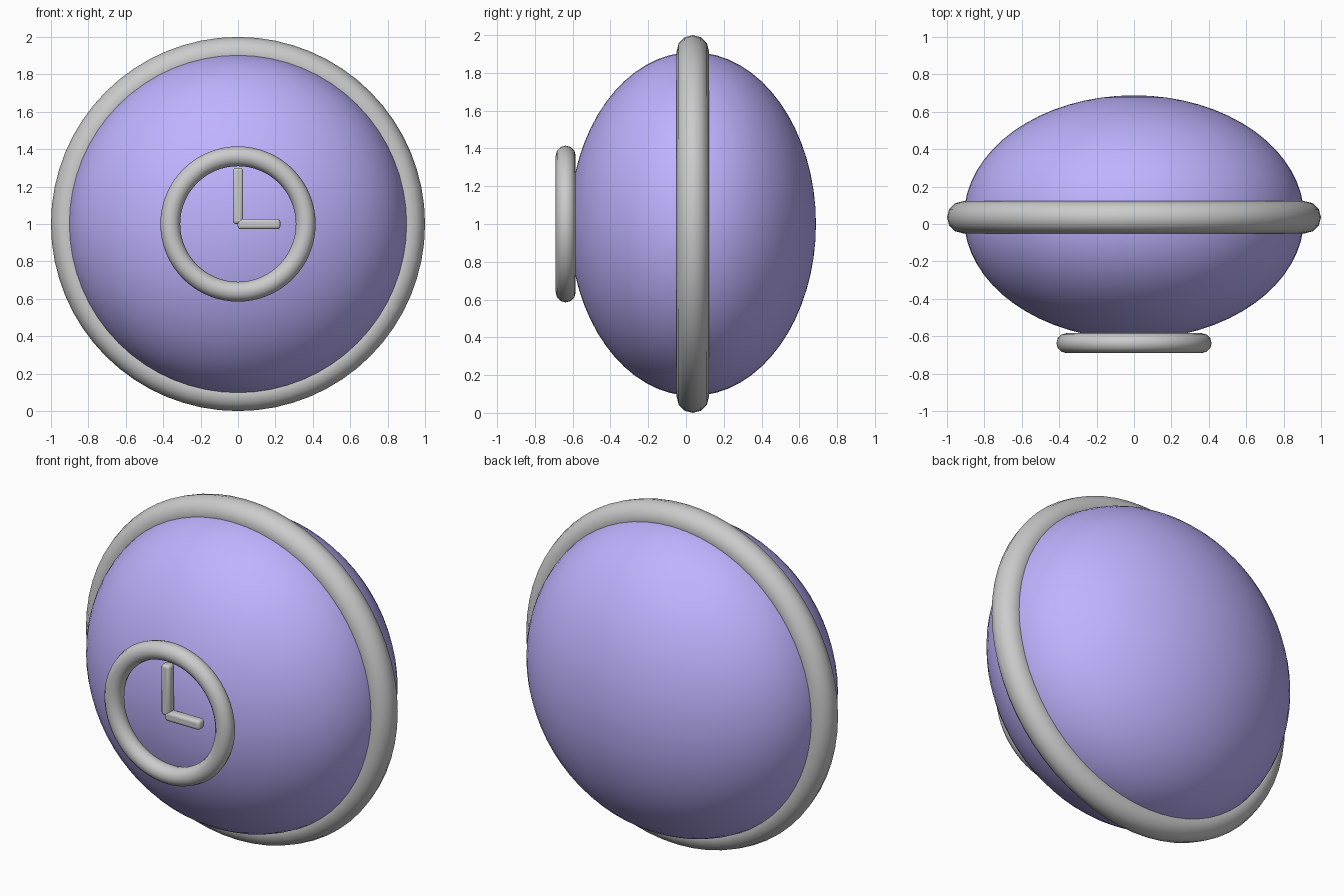
import bpy
from math import pi

if "Cube" in bpy.data.objects:
    bpy.data.objects.remove(bpy.data.objects["Cube"])

CZ = 1.0        # height of the common axis
RING_Y = 0.036  # plane of the body and its rim


def smooth(obj, angle=pi / 3):
    bpy.ops.object.shade_smooth_by_angle(angle=angle)
    return obj


def ring(name, y, major, minor):
    bpy.ops.mesh.primitive_torus_add(
        major_radius=major, minor_radius=minor, major_segments=64,
        minor_segments=12, location=(0, y, CZ), rotation=(pi / 2, 0, 0))
    obj = bpy.context.object
    obj.name = name
    return smooth(obj)


def hand(name, center, size):
    bpy.ops.mesh.primitive_cube_add(size=1, location=center)
    obj = bpy.context.object
    obj.name = name
    obj.scale = size
    bpy.ops.object.transform_apply(location=False, rotation=False, scale=True)
    bevel = obj.modifiers.new("rounded_edges", 'BEVEL')
    bevel.width = 0.016
    bevel.segments = 3
    return smooth(obj, pi / 2.2)


# Flattened round body
bpy.ops.mesh.primitive_uv_sphere_add(
    segments=64, ring_count=32, radius=1,
    location=(0, RING_Y, CZ), rotation=(pi / 2, 0, 0))
body = bpy.context.object
body.name = "body"
body.scale = (0.91, 0.91, 0.652)
bpy.ops.object.transform_apply(location=False, rotation=True, scale=True)
smooth(body)
purple = bpy.data.materials.new("purple")
purple.diffuse_color = (0.52, 0.45, 1.0, 1)
purple.use_nodes = True
purple.node_tree.nodes["Principled BSDF"].inputs["Base Color"].default_value = purple.diffuse_color
body.data.materials.append(purple)

# Outer rim and clock face ring
ring("outer_rim", RING_Y, 0.914, 0.086)
ring("dial_ring", -0.637, 0.362, 0.053)

# Clock hands
W = 0.056
hand("minute_hand", (0, -0.655, CZ + 0.15), (W, W, 0.30))
hand("hour_hand", (0.112, -0.657, CZ), (0.228, W, W))
